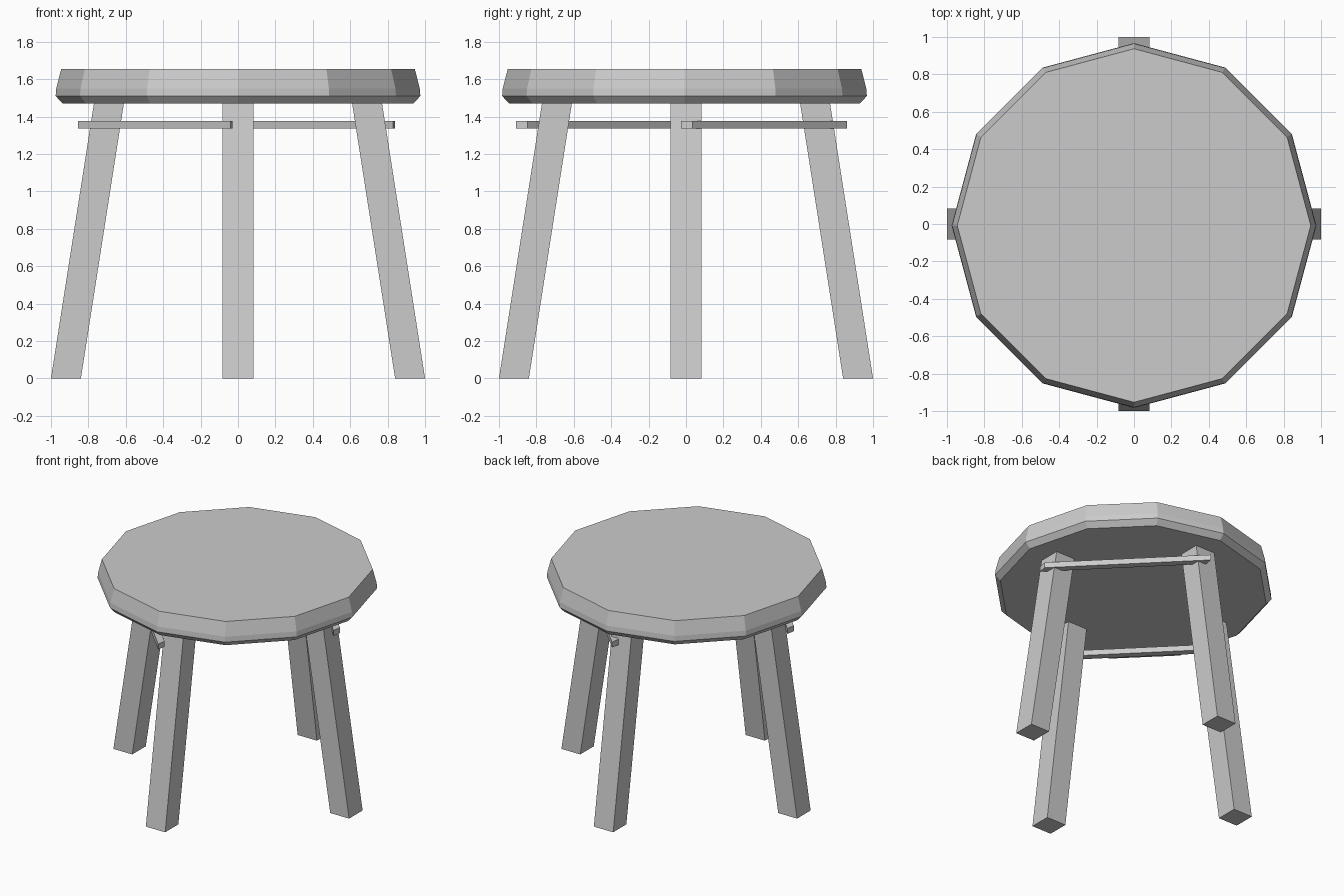
import bpy, bmesh, math

if "Cube" in bpy.data.objects:
    bpy.data.objects.remove(bpy.data.objects["Cube"])


def add_object(name, bm):
    bmesh.ops.recalc_face_normals(bm, faces=bm.faces)
    mesh = bpy.data.meshes.new(name)
    bm.to_mesh(mesh)
    bm.free()
    obj = bpy.data.objects.new(name, mesh)
    bpy.context.collection.objects.link(obj)
    return obj


def loft(name, rings):
    """Join equal-sized point rings with flat faces and cap both ends."""
    bm = bmesh.new()
    loops = [[bm.verts.new(p) for p in ring] for ring in rings]
    n = len(loops[0])
    for a, b in zip(loops, loops[1:]):
        for i in range(n):
            j = (i + 1) % n
            bm.faces.new((a[i], a[j], b[j], b[i]))
    bm.faces.new(loops[0])
    bm.faces.new(loops[-1])
    return add_object(name, bm)


def polygon(radius, z, sides=12):
    return [(radius * math.cos(math.tau * i / sides),
             radius * math.sin(math.tau * i / sides) - 0.008, z)
            for i in range(sides)]


# Twelve-sided seat with bevelled lower rim and tapered upper rim
seat_profile = [(0.938, 1.47), (0.975, 1.51), (0.972, 1.55), (0.945, 1.655)]
loft("seat", [polygon(r, z) for r, z in seat_profile])


# Four splayed square legs, horizontal at both ends
def leg_ring(outer, z):
    return [(outer - 0.16, -0.082, z), (outer, -0.082, z),
            (outer, 0.082, z), (outer - 0.16, 0.082, z)]


for i, side in enumerate(("right", "back", "left", "front")):
    leg = loft(side + "_leg", [leg_ring(1.0, 0.0), leg_ring(0.77, 1.472)])
    leg.rotation_euler.z = i * math.pi / 2


# Two diagonal stretchers, each with skewed ends
def stretcher(name, x, y):
    run, skew = (-0.815, 0.825), (0.01, 0.063)
    low, high = 1.335, 1.377
    ends = []
    for t in (0, 1):
        px, py = x + run[0] * t, y + run[1] * t
        qx, qy = px + skew[0], py + skew[1]
        ends.append([(px, py, low), (qx, qy, low), (qx, qy, high), (px, py, high)])
    loft(name, ends)


stretcher("front_left_stretcher", -0.04, -0.91)
stretcher("back_right_stretcher", 0.83, -0.027)
